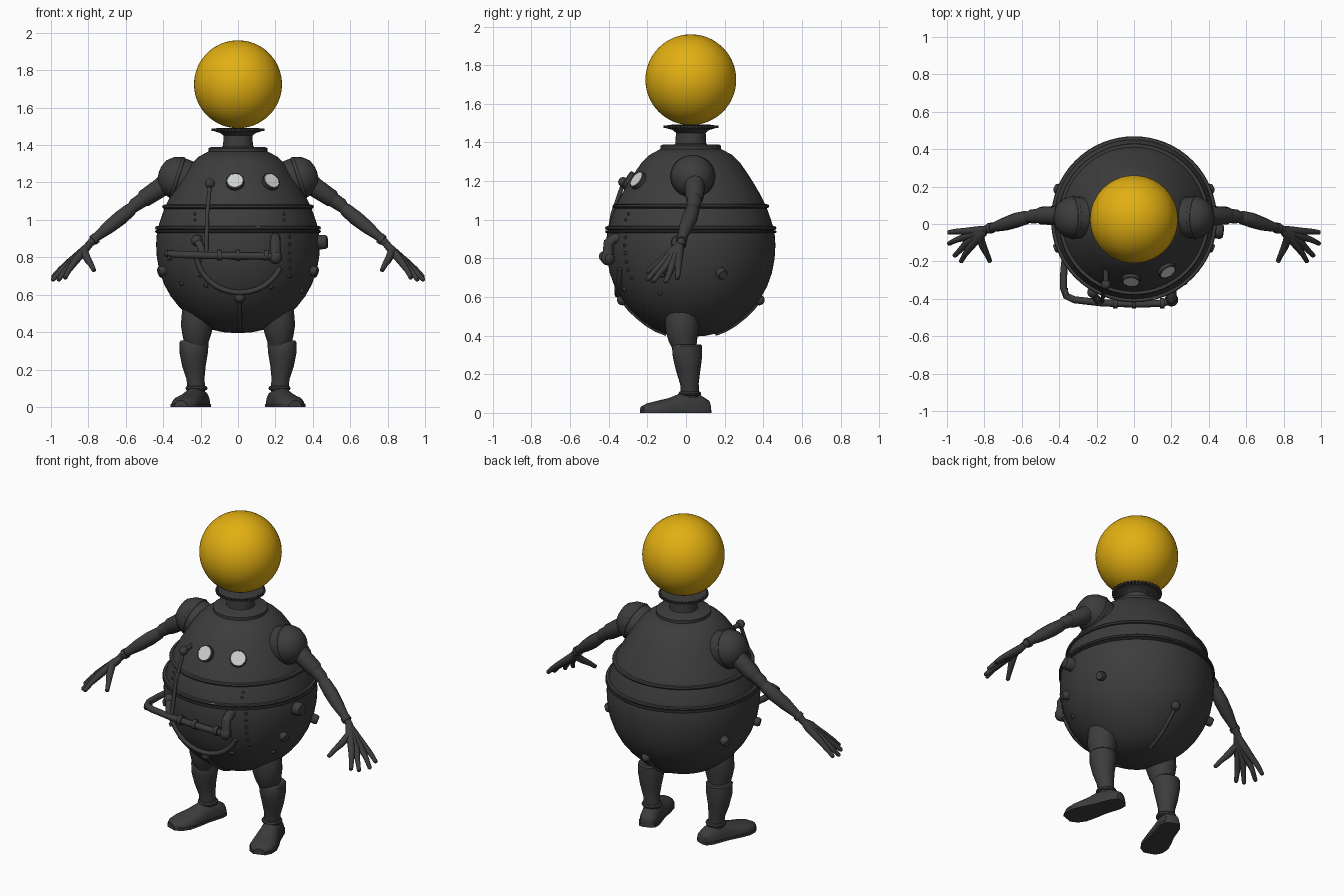
import bpy, bmesh
from math import sin, cos, pi, sqrt
from mathutils import Vector, Matrix

cube = bpy.data.objects.get("Cube")
if cube:
    bpy.data.objects.remove(cube, do_unlink=True)


def material(name, rgb):
    m = bpy.data.materials.new(name)
    m.use_nodes = True
    m.diffuse_color = (*rgb, 1)
    m.node_tree.nodes["Principled BSDF"].inputs["Base Color"].default_value = (*rgb, 1)
    return m


DARK = material("dark_iron", (0.046, 0.046, 0.046))
YELLOW = material("amber_yellow", (0.76, 0.43, 0.006))
GLASS = material("pale_glass", (0.62, 0.64, 0.63))
CY = 0.025  # depth of the body axis
parts = []


def add(name, mesh, mat):
    mesh.materials.clear()
    mesh.materials.append(mat)
    ob = bpy.data.objects.new(name, mesh)
    bpy.context.collection.objects.link(ob)
    parts.append(ob)
    return ob


def finish(name, bm, mat, matrix=None):
    bmesh.ops.remove_doubles(bm, verts=bm.verts, dist=1e-5)
    bmesh.ops.recalc_face_normals(bm, faces=bm.faces)
    if matrix:
        bm.transform(matrix)
    mesh = bpy.data.meshes.new(name)
    bm.to_mesh(mesh)
    bm.free()
    return add(name, mesh, mat)


def bridge(bm, rings, closed=True):
    for a, b in zip(rings, rings[1:]):
        n = len(a)
        for i in range(n if closed else n - 1):
            j = (i + 1) % n
            bm.faces.new((a[i], a[j], b[j], b[i]))


def lathe(name, profile, mat=DARK, matrix=None, segs=64):
    bm = bmesh.new()
    rings = [[bm.verts.new((r * cos(2 * pi * i / segs), r * sin(2 * pi * i / segs), z))
              for i in range(segs)] for r, z in profile]
    bridge(bm, rings)
    return finish(name, bm, mat, matrix or Matrix.Translation((0, CY, 0)))


def ring(name, radius, z, thick, tall, matrix=None):
    prof = [(radius + thick * cos(pi * k / 4), z + tall * sin(pi * k / 4)) for k in range(9)]
    return lathe(name, prof, DARK, matrix)


def tube(name, pts, radii, res=4):
    """Pipe or limb through points with a radius at each."""
    if isinstance(radii, (int, float)):
        radii = [radii] * len(pts)
    cu = bpy.data.curves.new(name, 'CURVE')
    cu.dimensions = '3D'
    cu.bevel_depth = 1
    cu.bevel_resolution = res
    cu.use_fill_caps = True
    sp = cu.splines.new('POLY')
    sp.points.add(len(pts) - 1)
    for p, co, r in zip(sp.points, pts, radii):
        p.co = (*co, 1)
        p.radius = r
    ob = bpy.data.objects.new(name, cu)
    bpy.context.collection.objects.link(ob)
    dg = bpy.context.evaluated_depsgraph_get()
    mesh = bpy.data.meshes.new_from_object(ob.evaluated_get(dg))
    bpy.data.objects.remove(ob, do_unlink=True)
    return add(name, mesh, DARK)


def ball(name, loc, size, mat=DARK, segs=16):
    bm = bmesh.new()
    bmesh.ops.create_uvsphere(bm, u_segments=segs * 2, v_segments=segs, radius=1)
    scale = size if isinstance(size, tuple) else (size,) * 3
    return finish(name, bm, mat, Matrix.Translation(loc) @ Matrix.Diagonal((*scale, 1)))


# Body shell
BODY = [(0, .395), (.07, .398), (.14, .413), (.2, .44), (.26, .483), (.315, .535), (.36, .592),
        (.395, .655), (.42, .725), (.434, .8), (.438, .87), (.433, .94), (.415, 1.0), (.39, 1.07),
        (.36, 1.13), (.325, 1.19), (.29, 1.245), (.255, 1.295), (.215, 1.335), (.16, 1.365), (0, 1.37)]
lathe("body", BODY)


def surf(x, z, front=True):
    """Point and outward normal on the body shell."""
    for (r0, z0), (r1, z1) in zip(BODY, BODY[1:]):
        if z0 <= z <= z1:
            r = r0 + (r1 - r0) * (z - z0) / (z1 - z0)
            y = sqrt(max(r * r - x * x, 0)) * (-1 if front else 1)
            n = Vector((x, y, 0)).normalized() * (z1 - z0) + Vector((0, 0, r0 - r1))
            return Vector((x, y + CY, z)), n.normalized()


def on_surface(x, z, front=True):
    p, n = surf(x, z, front)
    return Matrix.Translation(p) @ n.to_track_quat('Z', 'Y').to_matrix().to_4x4()


# Seam bands, collar and neck
ring("upper_band", .393, 1.07, .013, .011)
ring("lower_band", .432, .957, .012, .01)
ring("lower_band_lip", .437, .938, .007, .007)
lathe("collar", [(0, 1.39), (.145, 1.39), (.157, 1.383), (.157, 1.365), (.175, 1.35)])
lathe("neck", [(.092, 1.385), (.08, 1.395), (.077, 1.45), (.095, 1.465), (.125, 1.473),
               (.13, 1.488), (.1, 1.492), (0, 1.492)])
bm = bmesh.new()
for i in range(40):
    bmesh.ops.create_cube(bm, size=1, matrix=Matrix.Rotation(2 * pi * i / 40, 4, 'Z')
                          @ Matrix.Translation((.13, 0, 1.482)) @ Matrix.Diagonal((.024, .011, .014, 1)))
finish("neck_flange_teeth", bm, DARK, Matrix.Translation((0, CY, 0)))
ball("head_globe", (0, CY, 1.725), .235, YELLOW, 32)

# Portholes
for side, x in (("right", -.015), ("left", .172)):
    m = on_surface(x, 1.2)
    lathe(side + "_porthole_rim", [(.05, -.02), (.05, .018), (.042, .022), (.042, .012)], DARK, m, 12)
    lathe(side + "_porthole_glass", [(0, .021), (.044, .021), (.044, .016)], GLASS, m, 12)
lathe("gauge_plate", [(0, .014), (.02, .014), (.02, .006)], GLASS,
      on_surface(.105, .957) @ Matrix.Diagonal((1, .25, 1, 1)), 4)

# Arms, hands, legs and feet
for s, side in ((1, "left_"), (-1, "right_")):
    def path(*pts):
        return [(s * x, y, z) for x, y, z in pts]

    tilt = Matrix.Translation((s * .325, .035, 1.225)) @ Matrix.Rotation(s * 1.25, 4, 'Y')
    lathe(side + "shoulder", [(.108, -.09), (.112, -.01), (.112, .015), (.1, .05), (.07, .085), (.03, .1), (0, .103)],
          DARK, tilt, 32)
    ring(side + "shoulder_ring", .107, 0, .01, .012, tilt)
    tube(side + "upper_arm", path((.34, .04, 1.23), (.41, .045, 1.175), (.5, .045, 1.115), (.515, .045, 1.105)),
         [.06, .052, .047, .038])
    tube(side + "elbow", path((.49, .045, 1.12), (.55, .04, 1.08), (.575, .035, 1.055)), [.04, .037, .028])
    tube(side + "forearm", path((.555, .04, 1.07), (.575, .035, 1.055), (.63, .02, 1.01), (.69, 0, .962),
                                (.76, -.02, .905), (.8, -.03, .865)), [.026, .036, .04, .036, .023, .02])
    tube(side + "cuff", path((.757, -.02, .905), (.776, -.024, .89)), .029)
    fingers = (("little", -.035, (.9, -.04, .775), (.95, -.04, .735), (.99, -.045, .695)),
               ("ring", -.045, (.903, -.07, .768), (.95, -.085, .725), (.99, -.105, .68)),
               ("middle", -.055, (.893, -.1, .765), (.93, -.14, .72), (.96, -.17, .68)),
               ("index", -.065, (.877, -.125, .77), (.905, -.165, .73), (.925, -.2, .69)),
               ("thumb", -.07, (.805, -.125, .79), (.785, -.165, .76), (.77, -.2, .73)))
    for name, y, knuckle, mid, tip in fingers:
        tube(side + name + "_finger", path((.79, -.03, .872), (.825, y, .835), knuckle, mid, tip,
                                           tuple(t + (t - m) * .12 for t, m in zip(tip, mid))),
             [.018, .024, .02, .015, .012, .005], 3)
    # Legs
    tube(side + "thigh", path((.2, -.02, .56), (.21, -.02, .5), (.22, -.02, .43), (.222, -.015, .38), (.225, -.005, .33)),
         [.08, .09, .086, .075, .06], 6)
    tube(side + "shin", path((.235, .005, .355), (.235, .005, .345), (.237, .008, .29), (.235, .012, .22),
                             (.227, .018, .15), (.222, .02, .08)), [.07, .078, .076, .063, .048, .047], 6)
    place = Matrix.Translation((s * .222, .02, 0)) @ Matrix.Rotation(s * .33, 4, 'Z')
    ring(side + "ankle_ring", .047, .1, .012, .012, place)
    # Shoe lofted from heel to toe over a flat sole
    sections = ((.11, .02, .045), (.1, .042, .065), (.06, .056, .09), (.0, .058, .11), (-.05, .06, .102),
                (-.11, .07, .078), (-.18, .076, .062), (-.23, .062, .05), (-.262, .03, .035))
    bm = bmesh.new()
    loops = [[bm.verts.new((w * cos(pi * k / 12), y, .014 + (h - .014) * sin(pi * k / 12) ** .8))
              for k in range(13)] for y, w, h in sections]
    bridge(bm, loops)
    bm.faces.new(loops[0])
    bm.faces.new(loops[-1])
    finish(side + "shoe", bm, DARK, place)
    bm = bmesh.new()
    edge = [(w + .005, y) for y, w, h in sections]
    outline = edge + [(-w, y) for w, y in reversed(edge)]
    bridge(bm, [[bm.verts.new((x, y, z)) for x, y in outline] for z in (0, .016)])
    for z in (0, .016):
        bm.faces.new([bm.verts.new((x, y, z)) for x, y in outline])
    finish(side + "sole", bm, DARK, place)

# Front pipework
tube("valve_rod", [(-.15, -.325, 1.19), (-.165, -.38, 1.03), (-.17, -.415, .82)], .011)
ball("valve_rod_top", (-.15, -.325, 1.195), .026)
tube("valve_rod_mount", [(-.15, -.22, 1.2), (-.15, -.325, 1.195)], .014)
tube("main_pipe", [(-.365, -.16, .82), (-.375, -.25, .82), (-.378, -.34, .82), (-.362, -.385, .818), (-.32, -.405, .815),
                   (-.17, -.422, .81), (0, -.428, .808), (.15, -.425, .805), (.23, -.4, .803)], .019)
for x in (-.365, -.1, .0, .15):
    tube("pipe_coupling", [(x - .012, -.424 if x > -.3 else -.37, .81), (x + .012, -.424 if x > -.3 else -.37, .81)], .028)
tube("outlet_pipe", [(.2, -.3, .905), (.2, -.37, .905), (.2, -.4, .88), (.2, -.405, .79)], [.026, .026, .028, .03])
ball("outlet_joint", (.2, -.405, .8), .036)
tube("inlet_pipe", [(-.22, -.3, .89), (-.22, -.37, .89), (-.2, -.4, .86), (-.19, -.41, .81)], .02)
ball("inlet_joint", (-.22, -.365, .89), .03)
arc = [surf(.01 + .23 * cos(a), .83 + .215 * sin(a)) for a in (pi * (1 + k / 16) for k in range(15))]
tube("curved_pipe", [p + n * .008 for p, n in arc], .014)

# Keel seams with end fittings, front and back
for name, front in (("front", True), ("back", False)):
    line = [surf(.01, z, front) for z in (.58, .54, .5, .46, .43, .41)]
    tube(name + "_keel_seam", [p + n * .002 for p, n in line], .01)
    ball(name + "_keel_fitting", surf(.01, .585, front)[0], .028)


def knob(name, x, z, front, radius, height):
    lathe(name, [(radius, -.03), (radius, height * .7), (radius * .8, height), (0, height)],
          DARK, on_surface(x, z, front), 10)


# Side knobs and rivets
for s in (-1, 1):
    knob("rear_side_knob", s * .39, .725, False, .028, .035)
    knob("front_side_knob", s * .395, .73, True, .026, .032)
knob("large_side_port", .433, .88, True, .04, .045)
for x in (-.2, .275):
    for k in range(7):
        knob("rivet", x, .7 + k * .042, True, .009, .008)
    for z in (1.0, 1.03):
        knob("rivet", x - .03, z, True, .008, .007)
for x, z in ((-.17, .65), (.18, .64), (.34, .62), (-.3, .66)):
    knob("rivet", x, z, True, .012, .012)

# Smooth shading with sharp edges kept
bpy.ops.object.select_all(action='DESELECT')
for ob in parts:
    ob.select_set(True)
bpy.context.view_layer.objects.active = parts[0]
bpy.ops.object.shade_smooth_by_angle(angle=.7)
